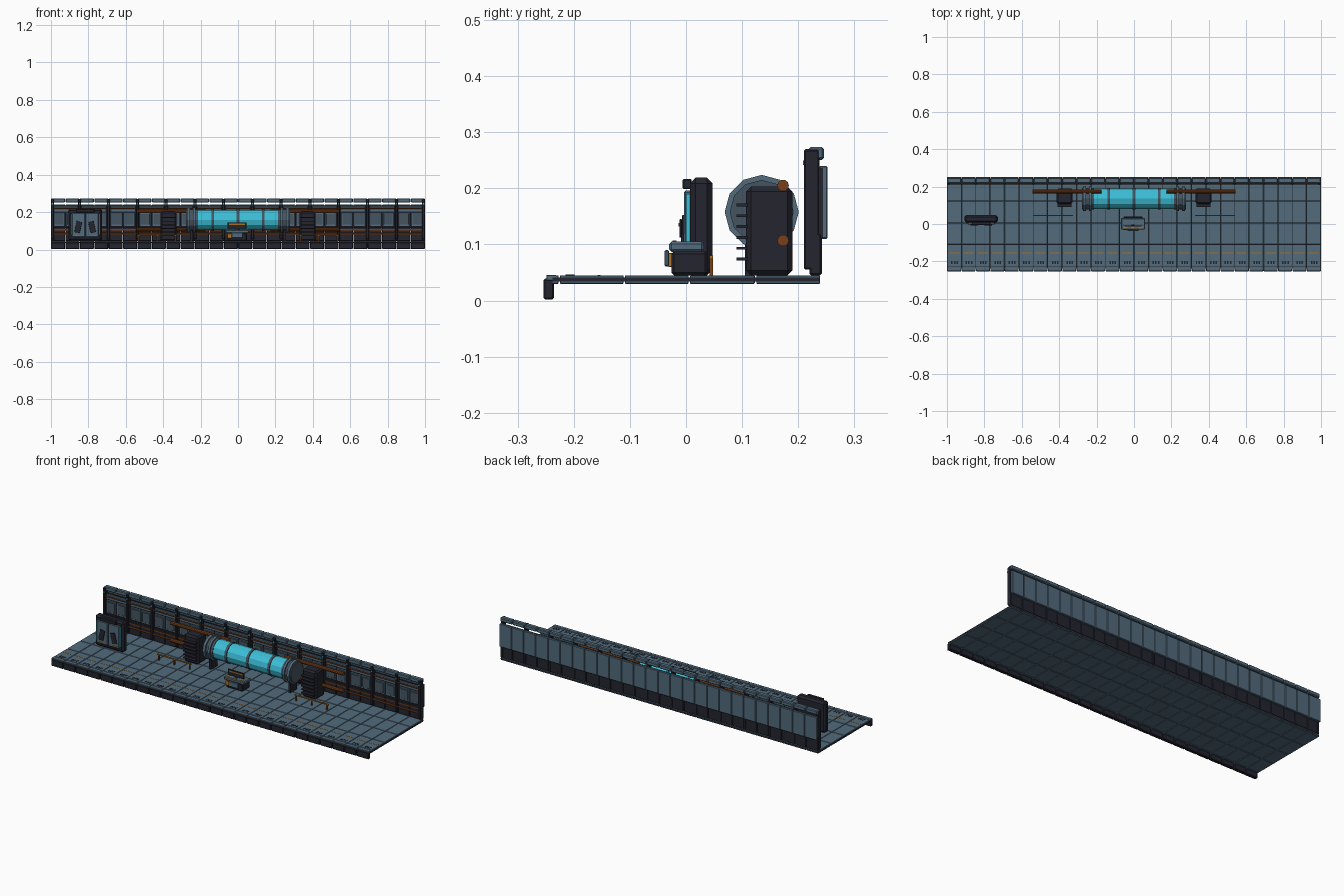
import bpy, bmesh, math
from mathutils import Matrix, Vector

cube = bpy.data.objects.get("Cube")
if cube:
    bpy.data.objects.remove(cube, do_unlink=True)


def material(name, r, g, b):
    m = bpy.data.materials.new(name)
    m.use_nodes = True
    m.diffuse_color = (r, g, b, 1)
    m.node_tree.nodes["Principled BSDF"].inputs["Base Color"].default_value = (r, g, b, 1)
    return m


BLUE = material("blue grey steel", 0.085, 0.145, 0.2)
PANEL = material("dull panel grey", 0.06, 0.09, 0.12)
DARK = material("dark metal", 0.017, 0.018, 0.028)
CYAN = material("cyan glass", 0.045, 0.52, 0.68)
RUST = material("rust brown", 0.19, 0.05, 0.01)
AMBER = material("amber paint", 0.42, 0.16, 0.015)


def finish(bm, name, mat):
    mesh = bpy.data.meshes.new(name)
    bm.to_mesh(mesh)
    bm.free()
    mesh.materials.append(mat)
    ob = bpy.data.objects.new(name, mesh)
    bpy.context.collection.objects.link(ob)
    return ob


def boxes(name, mat, spans, bevel=0.0):
    """Many boxes in one object, each given as x, y and z ranges."""
    bm = bmesh.new()
    for xs, ys, zs in spans:
        size = [s[1] - s[0] for s in (xs, ys, zs)]
        mid = Vector([(s[0] + s[1]) / 2 for s in (xs, ys, zs)])
        bmesh.ops.create_cube(bm, size=1, matrix=Matrix.Translation(mid) @ Matrix.Diagonal((*size, 1)))
    if bevel:
        bmesh.ops.bevel(bm, geom=bm.edges[:], offset=bevel, segments=1, affect='EDGES')
    return finish(bm, name, mat)


def rods(name, mat, spans, y, z, radius, sides=12):
    """Cylinders along x, each given as an x range."""
    bm = bmesh.new()
    for x0, x1 in spans:
        place = Matrix.Translation(((x0 + x1) / 2, y, z)) @ Matrix.Rotation(math.pi / 2, 4, 'Y')
        bmesh.ops.create_cone(bm, cap_ends=True, segments=sides, radius1=radius,
                              radius2=radius, depth=x1 - x0, matrix=place)
    return finish(bm, name, mat)


def around(x, half):
    return (x - half, x + half)


def both(x0, x1):
    return [(x0, x1), (-x1, -x0)]


COLUMNS, BAYS = 26, 13
STEP, BAY = 2 / COLUMNS, 2 / BAYS
cells = [(-1 + i * STEP, -1 + (i + 1) * STEP) for i in range(COLUMNS)]
gapped = [(a + 0.0012, b - 0.0012) for a, b in cells]
bays = [-1 + (i + 0.5) * BAY for i in range(BAYS)]
pillars = [max(-0.992, min(0.992, -1 + i * BAY)) for i in range(BAYS + 1)]

# Floor: tiles over a thin dark core that shows in the seams
rows = [-0.24, -0.226, -0.11, 0.006, 0.124, 0.24]
boxes("floor_tiles", BLUE, [(c, (a + 0.0012, b - 0.0012), (0.03, 0.045))
                            for c in gapped for a, b in zip(rows, rows[1:])], 0.0012)
boxes("floor_core", DARK, [((-0.999, 0.999), (-0.238, 0.239), (0.034, 0.041))])
boxes("floor_edge_lip", DARK, [(c, (-0.254, -0.235), (0.002, 0.039)) for c in gapped], 0.003)
boxes("floor_edge_cap", BLUE, [(c, (-0.249, -0.231), (0.036, 0.0455)) for c in gapped], 0.001)
boxes("floor_stripe_dashes", AMBER, [(around((a + b) / 2, 0.028), around(-0.155, 0.0025), (0.0445, 0.0458))
                                     for a, b in cells])
boxes("floor_slots", DARK, [(around((a + b) / 2 + d, 0.004), around(-0.207, 0.008), (0.0445, 0.0462))
                            for a, b in cells for d in (-0.012, 0.002, 0.016)])

# Wall: plinth, panels, pillars and top rail
boxes("wall_plinth", DARK, [(c, (0.222, 0.24), (0.045, 0.12)) for c in gapped], 0.002)
boxes("wall_back_panels", BLUE, [(c, (0.237, 0.252), (0.11, 0.24)) for c in gapped], 0.002)
boxes("wall_core", DARK, [((-0.999, 0.999), (0.23, 0.244), (0.112, 0.236))])
boxes("wall_pillars", DARK, [(around(x, 0.008), (0.21, 0.238), (0.055, 0.27)) for x in pillars], 0.003)
boxes("wall_pillar_feet", DARK, [(around(x, 0.008), (0.22, 0.242), (0.045, 0.12)) for x in pillars], 0.003)
boxes("wall_top_rail", BLUE, [(c, (0.219, 0.246), (0.251, 0.274)) for c in gapped], 0.004)
boxes("wall_upper_band", BLUE, [(around(x, 0.066), (0.225, 0.235), (0.202, 0.232)) for x in bays], 0.002)
boxes("wall_window_frames", BLUE, [(around(x + s * 0.034, 0.031), (0.225, 0.235), (0.125, 0.198))
                                   for x in bays for s in (-1, 1)], 0.002)
boxes("wall_window_panels", PANEL, [(around(x + s * 0.034, 0.024), (0.2225, 0.23), (0.134, 0.19))
                                    for x in bays for s in (-1, 1)], 0.001)
boxes("wall_lights", CYAN, [(around(x, 0.005), (0.2085, 0.213), (0.242, 0.25)) for x in pillars])
rods("wall_upper_pipe", RUST, [(-0.999, 0.999)], 0.217, 0.222, 0.004, 8)
rods("wall_lower_pipes", RUST, [(-0.999, 0.999)], 0.217, 0.085, 0.005, 8)
boxes("wall_middle_trim", RUST, [((-0.999, 0.999), (0.219, 0.225), (0.103, 0.109))])

# Tank: glass barrel with rings, flanges and saddles
TY, TZ = 0.135, 0.158
rods("tank_glass", CYAN, [(-0.225, 0.225)], TY, TZ, 0.054)
rods("tank_rings", PANEL, [around(x, 0.007) for x in (-0.135, 0, 0.135)], TY, TZ, 0.058)
rods("tank_flanges", BLUE, both(0.228, 0.241) + both(0.257, 0.272), TY, TZ, 0.066)
rods("tank_end_caps", PANEL, both(0.215, 0.278), TY, TZ, 0.057)
boxes("tank_saddles", DARK, [(x, around(TY, 0.03), (0.045, 0.105)) for x in both(0.243, 0.256)])

# Side machines with louvres, pipes and low barriers
boxes("machine_cabinets", DARK, [(x, (0.107, 0.19), (0.045, 0.203)) for x in both(0.328, 0.415)], 0.009)
boxes("machine_louvres", DARK, [(x, (0.09, 0.11), around(0.074 + 0.0193 * i, 0.0025))
                                for x in both(0.333, 0.41) for i in range(6)])
for label, z in (("upper", 0.205), ("lower", 0.107)):
    rods(label + "_machine_pipes", RUST, both(0.175, 0.543), 0.173, z, 0.0105, 10)
boxes("barrier_rails", AMBER, [(x, around(0.045, 0.003), (0.074, 0.08)) for x in both(0.325, 0.54)])
boxes("barrier_posts", RUST, [(around(s * x, 0.004), around(0.045, 0.003), (0.045, 0.076))
                              for s in (-1, 1) for x in (0.335, 0.4325, 0.53)])

# Freestanding double door
DX = -0.817
boxes("door_frame", DARK, [(around(DX, 0.09), (0.007, 0.047), (0.045, 0.219))], 0.01)
boxes("door_leaves", BLUE, [(around(DX + s * 0.037, 0.035), (-0.004, 0.012), (0.068, 0.196))
                            for s in (-1, 1)], 0.003)
boxes("door_light_strips", CYAN, [(around(DX + s * 0.0745, 0.002), (0.0, 0.01), (0.08, 0.19)) for s in (-1, 1)])
boxes("door_header", DARK, [(around(DX, 0.05), (-0.006, 0.01), (0.199, 0.217))], 0.002)
boxes("door_markers", AMBER, [(around(DX + s * 0.045, 0.012), (-0.006, 0), (0.074, 0.079)) for s in (-1, 1)])
for side, s in (("left", 1), ("right", -1)):
    window = boxes("door_window_" + side, DARK, [(around(0, 0.015), (-0.003, 0.003), around(0, 0.03))], 0.001)
    window.location = (DX + s * 0.037, -0.004, 0.12)
    window.rotation_euler.y = -s * 0.22

# Control console
boxes("console_base", DARK, [(around(-0.005, 0.052), (-0.026, 0.039), (0.045, 0.088))], 0.005)
boxes("console_top", BLUE, [(around(-0.005, 0.064), (-0.03, 0.032), (0.087, 0.105))], 0.004)
boxes("console_screen", DARK, [(around(-0.005, 0.05), (-0.012, -0.007), (0.112, 0.145))], 0.001)
boxes("console_screen_stand", DARK, [(around(-0.005, 0.008), (-0.009, -0.004), (0.1, 0.12))])
boxes("console_screen_trim", AMBER, [(around(-0.005, 0.043), (-0.0135, -0.0115), (0.132, 0.138))])
boxes("console_front_plate", BLUE, [(around(-0.005, 0.03), (-0.038, -0.03), (0.061, 0.09))], 0.002)
boxes("console_side_plate", AMBER, [(around(-0.045, 0.012), (-0.032, -0.024), (0.06, 0.085))], 0.001)
boxes("console_buttons", AMBER, [(around(-0.005 + d, 0.01), (-0.024, -0.017), (0.104, 0.107))
                                 for d in (-0.04, 0, 0.04)])
